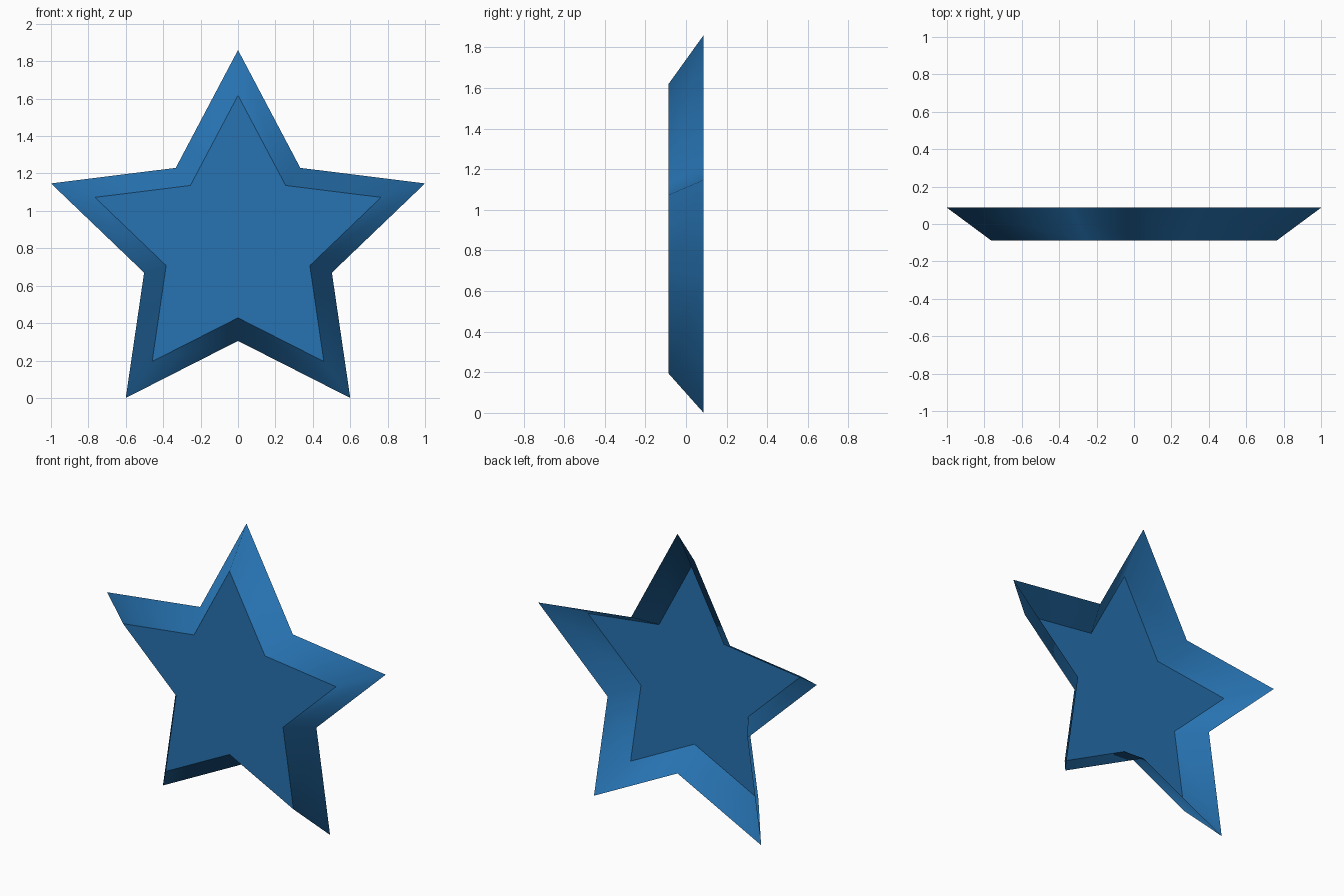
import bpy
import bmesh

cube = bpy.data.objects.get("Cube")
if cube:
    bpy.data.objects.remove(cube, do_unlink=True)

# One blue paint for the whole star
BLUE = (0.02, 0.17, 0.44, 1.0)
mat = bpy.data.materials.new("blue")
mat.use_nodes = True
mat.diffuse_color = BLUE
mat.node_tree.nodes["Principled BSDF"].inputs["Base Color"].default_value = BLUE

# Right half of the star outline (x, z), top tip to bottom notch, then mirrored
HALF = [(0, 1.86), (0.333, 1.23), (1.0, 1.147), (0.502, 0.67), (0.6, 0.0), (0, 0.305)]
OUTLINE = HALF + [(-x, z) for x, z in HALF[-2:0:-1]]
CENTRE_Z = 0.83     # point the front face shrinks toward
FACE_SCALE = 0.765
DEPTH = 0.087       # half of the star's depth


def star_ring(bm, scale, y):
    return [bm.verts.new((x * scale, y, CENTRE_Z + (z - CENTRE_Z) * scale))
            for x, z in OUTLINE]


bm = bmesh.new()
rim = star_ring(bm, 1.0, DEPTH)
face_ring = star_ring(bm, FACE_SCALE, -DEPTH)

# Flat front face; the back stays open like a shallow tray
front = bm.faces.new(face_ring)
n = len(OUTLINE)

# Sloping side walls, softly shaded from one to the next
for i in range(n):
    j = (i + 1) % n
    wall = bm.faces.new((rim[i], rim[j], face_ring[j], face_ring[i]))
    wall.smooth = True

# Crisp crease around the front face
for edge in front.edges:
    edge.smooth = False

# Point every face outward, with the front face toward -y
bm.normal_update()
for f in bm.faces:
    mid = f.calc_center_median()
    if f is front:
        flip = f.normal.y > 0
    else:
        flip = f.normal.y > 0
    if flip:
        f.normal_flip()

mesh = bpy.data.meshes.new("star_shell")
bm.to_mesh(mesh)
bm.free()
mesh.materials.append(mat)
star = bpy.data.objects.new("star_shell", mesh)
bpy.context.collection.objects.link(star)
